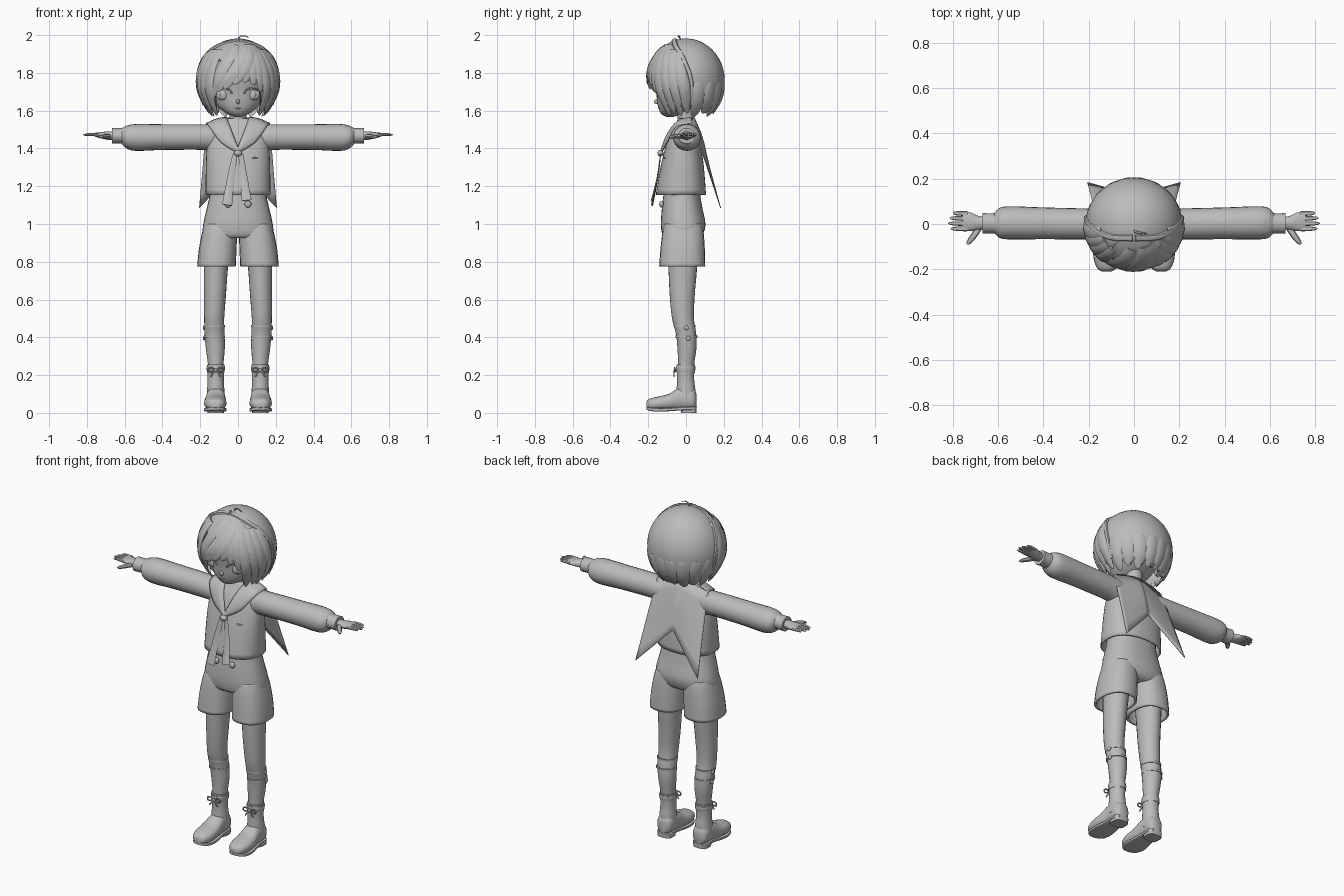
import bpy, bmesh, math
from math import sin, cos, pi, radians, sqrt
from mathutils import Vector

if "Cube" in bpy.data.objects:
    bpy.data.objects.remove(bpy.data.objects["Cube"])

grey = bpy.data.materials.new("plain grey")
grey.use_nodes = True
grey.diffuse_color = (0.5, 0.5, 0.5, 1)
grey.node_tree.nodes["Principled BSDF"].inputs["Base Color"].default_value = (0.5, 0.5, 0.5, 1)


def finish(name, bm, mirror=False, solid=0, angle=40):
    bmesh.ops.recalc_face_normals(bm, faces=bm.faces)
    me = bpy.data.meshes.new(name)
    bm.to_mesh(me)
    bm.free()
    me.materials.append(grey)
    ob = bpy.data.objects.new(name, me)
    bpy.context.collection.objects.link(ob)
    bpy.ops.object.select_all(action='DESELECT')
    ob.select_set(True)
    bpy.context.view_layer.objects.active = ob
    bpy.ops.object.shade_smooth_by_angle(angle=radians(angle))
    if solid:
        mod = ob.modifiers.new("thickness", 'SOLIDIFY')
        mod.thickness = solid
    if mirror:
        ob.modifiers.new("mirror", 'MIRROR')
    return ob


def spline(pts, steps):
    """Smooth interpolation through tuples of any length."""
    out = []
    for i in range(len(pts) - 1):
        p0, p1, p2, p3 = pts[max(i - 1, 0)], pts[i], pts[i + 1], pts[min(i + 2, len(pts) - 1)]
        for s in range(steps):
            t = s / steps
            out.append(tuple(b + 0.5 * t * (c - a + t * (2*a - 5*b + 4*c - d + t * (3*(b - c) + d - a)))
                             for a, b, c, d in zip(p0, p1, p2, p3)))
    return out + [tuple(pts[-1])]


def skin(bm, rows, closed=True, cap=True):
    rows = [[bm.verts.new(p) for p in r] for r in rows]
    n = len(rows[0])
    for a, b in zip(rows, rows[1:]):
        for i in range(n if closed else n - 1):
            j = (i + 1) % n
            bm.faces.new((a[i], a[j], b[j], b[i]))
    if closed and cap:
        bm.faces.new(rows[0])
        bm.faces.new(rows[-1])


def loft(name, rings, axis='z', n=24, steps=4, cap=True, power=1.0, **kw):
    """Rings are (x, y, z, a, b): an ellipse with half sizes a, b across the axis."""
    bm, rows = bmesh.new(), []
    for x, y, z, a, b in spline(rings, steps):
        row = []
        for k in range(n):
            c, s = cos(2 * pi * k / n), sin(2 * pi * k / n)
            c, s = (math.copysign(abs(v) ** power, v) for v in (c, s))
            row.append({'z': (x + a*c, y + b*s, z), 'x': (x, y + a*c, z + b*s),
                        'y': (x + a*c, y, z + b*s)}[axis])
        rows.append(row)
    skin(bm, rows, cap=cap)
    return finish(name, bm, **kw)


def sweep(name, pts, width, thick, ref, shape=lambda t: 1, n=8, **kw):
    """Elliptical strand along points; ref gives the outward direction at a point."""
    bm, rows = bmesh.new(), []
    path = [Vector(p) for p in spline(pts, 4)]
    last = len(path) - 1
    for i, p in enumerate(path):
        tan = (path[min(i + 1, last)] - path[max(i - 1, 0)]).normalized()
        side = tan.cross(ref(p)).normalized()
        up = side.cross(tan)
        f = shape(i / last)
        rows.append([p + f * (side * width * cos(2*pi*k/n) + up * thick * sin(2*pi*k/n)) for k in range(n)])
    skin(bm, rows)
    return finish(name, bm, **kw)


def panel(name, edge_a, edge_b, bulge, centre=(0, 0, 1.45), **kw):
    """Curved sheet between two edges, swelling away from the centre."""
    bm, rows = bmesh.new(), []
    A, B = spline(edge_a, 4), spline(edge_b, 4)
    for k in range(7):
        t, row = k / 6, []
        for a, b in zip(A, B):
            p = Vector(a).lerp(Vector(b), t)
            out = (p - Vector(centre)).normalized()
            out.x = 0
            row.append(p + out * bulge * 4 * t * (1 - t))
        rows.append(row)
    skin(bm, rows, closed=False)
    return finish(name, bm, **kw)


def ball(name, loc, size, **kw):
    bm = bmesh.new()
    bmesh.ops.create_uvsphere(bm, u_segments=16, v_segments=10, radius=1)
    for v in bm.verts:
        v.co = Vector(a * b + c for a, b, c in zip(v.co, size, loc))
    return finish(name, bm, **kw)


up_ref = lambda p: Vector((0, 0, 1))
front_ref = lambda p: Vector((0, -1, 0))
point = lambda t: sqrt(max(0.02, 1 - t ** 3))

# Head, neck and face
loft("head", [(0, -.085, 1.567, .015, .02), (0, -.075, 1.585, .06, .058), (0, -.045, 1.63, .115, .105),
              (0, -.02, 1.70, .15, .138), (0, -.01, 1.80, .165, .16), (0, 0, 1.89, .13, .13),
              (0, 0, 1.94, .04, .04)], n=32)
loft("neck", [(0, .005, 1.50, .055, .05), (0, 0, 1.56, .045, .045), (0, -.005, 1.65, .05, .05)])
ball("nose", (0, -.15, 1.648), (.01, .02, .014))
ball("mouth", (0, -.142, 1.612), (.018, .006, .003))
ball("ear", (.157, .02, 1.69), (.018, .032, .042), mirror=True)
ball("eye", (.078, -.127, 1.685), (.038, .014, .03), mirror=True)
ball("iris", (.076, -.134, 1.685), (.021, .012, .027), mirror=True)
sweep("eyelash", [(.03, -.152, 1.69), (.05, -.153, 1.713), (.085, -.142, 1.718), (.122, -.112, 1.695)],
      .005, .005, front_ref, mirror=True)
sweep("eyebrow", [(.04, -.165, 1.755), (.075, -.157, 1.765), (.11, -.138, 1.755)],
      .003, .003, front_ref, mirror=True)


# Hair shell: angle is measured from the front, positive to the left
def hair_point(angle, z, grow=1.0):
    d = z - 1.76
    f = sqrt(max(0, 1 - (d / (.222 if d > 0 else .25)) ** 2)) * grow
    return (.213 * f * sin(angle), -.205 * f * cos(angle), z)


def hem(angle):
    a = abs(angle)
    low = 1.84 if a < .75 else 1.595 if a < 2 else 1.585
    return low + .03 * abs(sin(angle * 8))


bm = bmesh.new()
skin(bm, [[hair_point(a, 1.982 - (1.982 - hem(a)) * t * t)
           for a in (2 * pi * k / 96 - pi for k in range(96))]
          for t in ((r + .1) / 16.1 for r in range(17))], cap=False)
bmesh.ops.holes_fill(bm, edges=[e for e in bm.edges if e.is_boundary and e.verts[0].co.z > 1.97])
finish("hair_cap", bm, solid=.012, angle=60)

hair_ref = lambda p: p - Vector((0, 0, 1.74))


def lock(name, a0, z0, a1, z1, width, grow=1.0, thick=.012):
    pts = [hair_point(a0 + (a1 - a0) * t ** 1.4, z0 + (z1 - z0) * t ** 1.5, grow)
           for t in (0, .25, .5, .75, 1)]
    sweep(name, pts, width, thick, hair_ref, lambda t: (.55 + .45 * sin(pi * min(t * 1.2, 1) * .5)) * point(t))


# Fringe swept from the parting, then the side and nape locks
for i, (a0, a1, z1) in enumerate([(.5, -.6, 1.70), (.4, -.35, 1.715), (.55, -.1, 1.74), (.6, .15, 1.75),
                                  (.5, .4, 1.735), (.6, .62, 1.70), (-.1, -.8, 1.66), (.7, .85, 1.66)]):
    lock(f"fringe_lock_{i + 1}", a0, 1.945, a1, z1, .042, .985 + .008 * (i % 3))
for s, side in ((1, "left"), (-1, "right")):
    for i in range(4):
        lock(f"{side}_side_lock_{i + 1}", s * (.7 + .2 * i), 1.92, s * (.9 + .24 * i), 1.575 + .012 * (i % 2),
             .04, 1.0, .014)
    for i in range(4):
        lock(f"{side}_nape_lock_{i + 1}", s * (1.9 + .36 * i), 1.75, s * (1.9 + .36 * i), 1.57 + .015 * (i % 2),
             .045, .97)
    # Raised band over the crown and a bulging front section before it
    sweep(f"{side}_hair_band", [hair_point(s * a, z, 1.01) for a, z in
                                ((.1, 1.972), (1.1, 1.94), (1.5, 1.87), (1.7, 1.76), (1.75, 1.63))],
          .016, .012, hair_ref, lambda t: 1 - .4 * t)
sweep("crown_curl", [(0, -.03, 1.975), (.01, -.035, 1.993), (.035, -.04, 1.996), (.06, -.04, 1.985)],
      .005, .003, up_ref, point)

# Shirt, sleeves and cuffs
loft("shirt", [(0, -.027, 1.155, .172, .133), (0, -.02, 1.30, .170, .115), (0, -.015, 1.40, .165, .096),
               (0, -.006, 1.48, .150, .078), (0, 0, 1.525, .12, .058), (0, 0, 1.55, .07, .046),
               (0, 0, 1.56, .05, .042)], n=40, cap=False, solid=.008, power=.85)
loft("sleeve", [(.06, 0, 1.46, .05, .05), (.13, 0, 1.457, .064, .068), (.2, 0, 1.46, .068, .067),
                (.4, .003, 1.46, .07, .068), (.54, .005, 1.458, .073, .071), (.59, .005, 1.46, .067, .06),
                (.615, .004, 1.465, .045, .042)], axis='x', mirror=True)
loft("cuff", [(.595, .003, 1.467, .046, .043), (.63, .003, 1.467, .044, .04), (.668, .003, 1.467, .045, .041)],
     axis='x', mirror=True)

# Hands
loft("palm", [(.65, .003, 1.468, .026, .022), (.69, .005, 1.468, .032, .022), (.72, .01, 1.47, .041, .017),
              (.755, .012, 1.472, .042, .011)], axis='x', n=16, mirror=True)
for name, y, tip in (("index", -.022, .808), ("middle", .001, .82), ("ring", .024, .814), ("little", .046, .797)):
    sweep(f"{name}_finger", [(.735, y, 1.472), (.775, y + .001, 1.474), (tip, y + .002, 1.472)],
          .0105, .009, up_ref, point, mirror=True)
sweep("thumb", [(.68, -.012, 1.465), (.705, -.05, 1.464), (.722, -.072, 1.462), (.736, -.09, 1.46)],
      .014, .012, up_ref, point, mirror=True)

# Sailor collar with two long back points
panel("collar_front", [(0, -.12, 1.41), (.035, -.084, 1.50), (.055, -.03, 1.552), (.055, .025, 1.565)],
      [(0, -.128, 1.375), (.09, -.102, 1.43), (.152, -.055, 1.515), (.168, .03, 1.535)], .014,
      mirror=True, solid=.004)
panel("collar_back", [(0, .045, 1.565), (.055, .04, 1.563), (.168, .03, 1.535)],
      [(0, .125, 1.30), (.1, .155, 1.195), (.206, .185, 1.085)], .012, mirror=True, solid=.004)

# Neck scarf, chest pocket edge and buttons
ball("scarf_knot", (0, -.135, 1.375), (.022, .016, .017))
for side, x0, x1, z1 in (("left", .015, .045, 1.125), ("right", -.015, -.058, 1.10)):
    sweep(f"{side}_scarf_tail", [(x0, -.135, 1.37), ((x0 + x1) / 2, -.15, 1.25), (x1, -.18, z1)],
          .027, .006, front_ref, lambda t: .45 + .55 * t)
ball("pocket_edge", (.085, -.112, 1.35), (.022, .008, .004))
ball("button", (.053, -.13, 1.105), (.018, .012, .018), mirror=True)

# Shorts
loft("shorts_top", [(0, -.02, .925, .165, .09), (0, -.018, .945, .186, .108), (0, -.015, 1.0, .184, .118),
                    (0, -.02, 1.08, .166, .108), (0, -.022, 1.15, .150, .098), (0, -.022, 1.20, .145, .095)],
     n=32, power=.85)
loft("shorts_leg", [(.114, -.02, .775, .102, .122), (.108, -.018, .86, .100, .118), (.098, -.016, .95, .093, .11),
                    (.092, -.015, 1.0, .085, .10)], cap=False, solid=.012, mirror=True, power=.85)

# Legs with sock bands
loft("leg", [(.108, -.015, .95, .075, .085), (.117, -.017, .77, .064, .076), (.122, -.02, .62, .058, .066),
             (.126, -.016, .50, .053, .058), (.124, .0, .42, .053, .054), (.12, .005, .34, .05, .05),
             (.118, 0, .24, .04, .042), (.118, 0, .1, .04, .042)], mirror=True)
for z, y in ((.46, -.007), (.405, .002)):
    loft("upper_sock_band" if z > .43 else "lower_sock_band",
         [(.125, y, z - .006, .0555, .0575), (.125, y, z + .006, .0555, .0585)], steps=1, mirror=True)
    ball("sock_clip", (.18, y + .01, z - .01), (.006, .013, .012), mirror=True)

# Boots
loft("boot_shaft", [(.118, 0, .06, .05, .05), (.118, 0, .12, .046, .05), (.118, -.002, .18, .043, .045),
                    (.118, -.002, .255, .046, .049)], mirror=True)
loft("boot_collar", [(.118, -.002, .215, .046, .049), (.118, -.002, .235, .049, .052),
                     (.118, -.002, .245, .048, .051)], mirror=True)
loft("boot_foot", [(.118, .055, .065, .025, .035), (.118, .035, .072, .046, .055), (.118, -.03, .075, .05, .06),
                   (.12, -.09, .058, .057, .043), (.12, -.15, .05, .058, .036), (.12, -.195, .046, .042, .028),
                   (.12, -.21, .042, .02, .014)], axis='y', mirror=True, power=.85)
loft("boot_sole", [(.118, .055, .024, .03, .009), (.118, .03, .024, .047, .009), (.118, -.03, .022, .047, .009),
                   (.12, -.12, .016, .06, .009), (.12, -.18, .018, .05, .009), (.12, -.208, .024, .02, .008)],
     axis='y', power=.3, mirror=True)
loft("boot_heel", [(.118, .015, 0, .044, .04), (.118, .015, .03, .046, .042)], steps=1, power=.6, mirror=True)

# Boot bows
ball("bow_knot", (.118, -.058, .225), (.009, .009, .009), mirror=True)
for s, side in ((1, "outer"), (-1, "inner")):
    sweep(f"{side}_bow_loop", [(.118 + s * dx, -.06, .225 + dz) for dx, dz in
                              ((0, 0), (.022, .014), (.04, .008), (.036, -.008), (0, 0))],
          .004, .004, front_ref, mirror=True)
    sweep(f"{side}_bow_tail", [(.118, -.06, .225), (.118 + s * .016, -.064, .208), (.118 + s * .026, -.062, .192)],
          .004, .003, front_ref, mirror=True)
